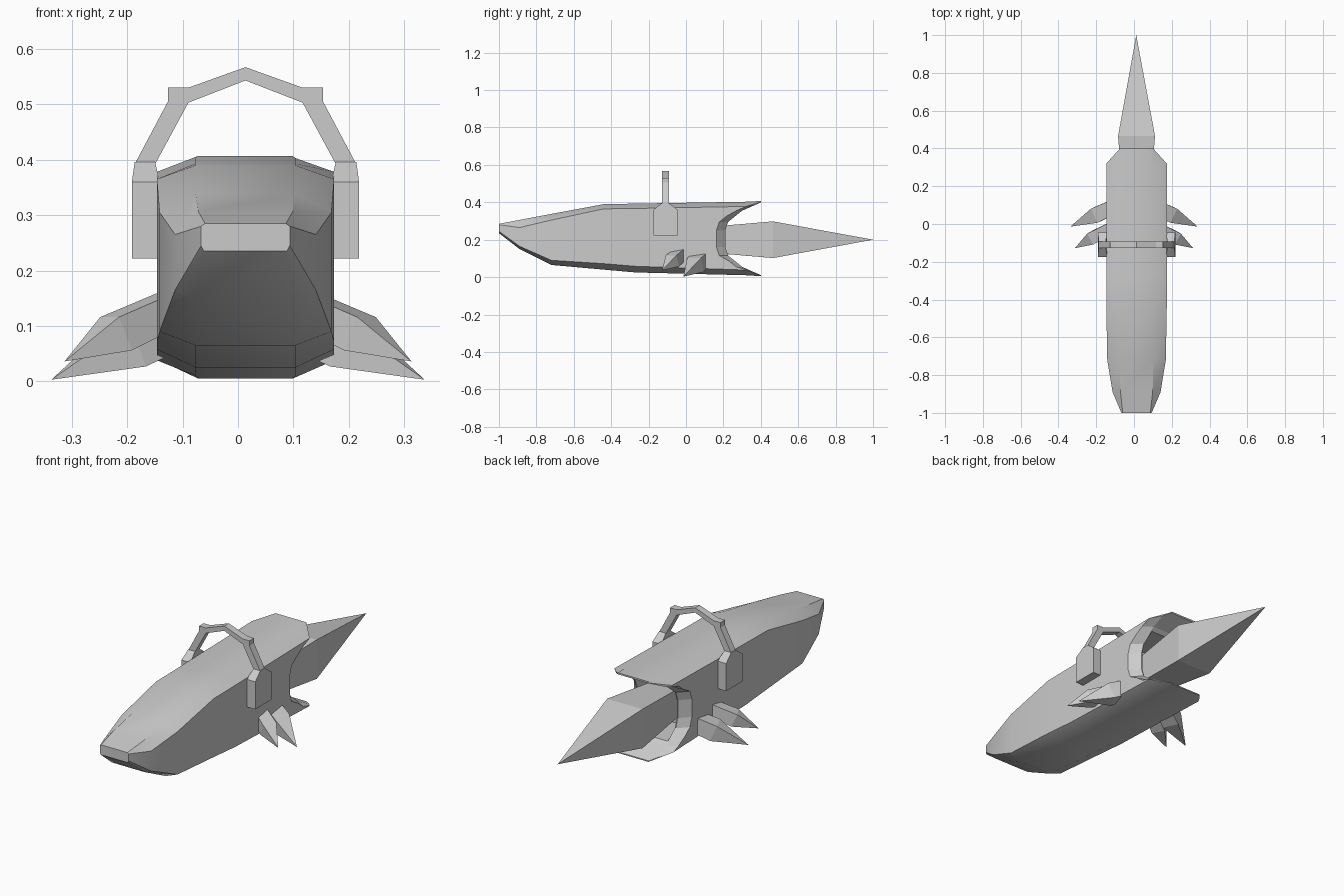
import bpy, bmesh, math
from mathutils import Vector

if "Cube" in bpy.data.objects:
    bpy.data.objects.remove(bpy.data.objects["Cube"])

CX = 0.0135  # hull centre line


def loft(name, rings, smooth=None):
    """Skin a list of equal-length point rings; a one-point ring makes a tip."""
    bm = bmesh.new()
    vr = [[bm.verts.new(p) for p in r] for r in rings]
    for a, b in zip(vr, vr[1:]):
        n = len(a)
        for i in range(n):
            j = (i + 1) % n
            if len(b) == 1:
                bm.faces.new((a[i], a[j], b[0]))
            else:
                bm.faces.new((a[i], a[j], b[j], b[i]))
    for r in (vr[0], vr[-1]):
        if len(r) > 2:
            bm.faces.new(r)
    bmesh.ops.recalc_face_normals(bm, faces=bm.faces[:])
    me = bpy.data.meshes.new(name)
    bm.to_mesh(me)
    bm.free()
    ob = bpy.data.objects.new(name, me)
    bpy.context.collection.objects.link(ob)
    if smooth:
        bpy.ops.object.select_all(action='DESELECT')
        bpy.context.view_layer.objects.active = ob
        ob.select_set(True)
        bpy.ops.object.shade_smooth_by_angle(angle=math.radians(smooth))
    return ob


def cut(ob, cutter):
    m = ob.modifiers.new("cut", 'BOOLEAN')
    m.operation = 'DIFFERENCE'
    m.solver = 'EXACT'
    m.object = cutter
    cutter.hide_render = True
    cutter.hide_viewport = True


def thruster(name, start, ring, tip, r0, r1):
    """Four-sided flared barrel ending in a pyramid."""
    start, ring, tip = Vector(start), Vector(ring), Vector(tip)
    d = (tip - ring).normalized()
    u = d.cross(Vector((0, 0, 1))).normalized()
    v = u.cross(d)

    def square(c, r):
        return [c + u * r * a + v * r * b for a, b in ((1, 1), (-1, 1), (-1, -1), (1, -1))]
    return loft(name, [square(start, r0), square(ring, r1), [tip]])


# Hull: eight-sided sections (y, top half width, top z, side half width, upper z, lower z, bottom half width, bottom z)
sections = [
    (-1.00, .073, .285, .080, .280, .245, .075, .235),
    (-0.89, .085, .306, .127, .265, .165, .090, .150),
    (-0.72, .090, .338, .155, .305, .090, .090, .065),
    (-0.44, .090, .390, .160, .365, .072, .090, .040),
    (-0.27, .090, .393, .160, .367, .058, .090, .025),
    (0.32, .090, .403, .160, .378, .038, .090, .010),
    (0.40, .085, .407, .088, .402, .010, .085, .005),
]
rings = []
for y, wt, zt, ws, zu, zl, wb, zb in sections:
    half = [(wt, zt), (ws, zu), (ws, zl), (wb, zb)]
    pts = half + [(-x, z) for x, z in reversed(half)]
    rings.append([(CX + x, y, z) for x, z in pts])
hull = loft("hull", rings, 25)

# Rear swallow-tail cut, with its edge bevelled forward on the sides
tail_half = [(.42, .408, 0), (.30, .355, .03), (.225, .295, .045), (.21, .25, .045)]
tail = tail_half + [(y, .41 - z, s) for y, z, s in reversed(tail_half)] + [(.7, .002, 0), (.7, .408, 0)]
stations = ((-.21, 2.2), (-.115, 0), (.115, 0), (.21, 2.2))
cut(hull, loft("tail_cutter", [[(CX + x, y - s * k, z) for y, z, s in tail] for x, k in stations]))

# Engine bay recess
bay = [(-.11, .07), (.11, .07), (.11, .34), (-.11, .34)]
cut(hull, loft("bay_cutter", [[(CX + x, y, z) for x, z in bay] for y in (.10, .30)]))

# Main engine with its long pyramid exhaust
thruster("main_engine", (CX, .08, .2), (CX, .465, .2), (.012, 1.0, .2), .065, .098)

# Small steering thrusters, two per side
for side, s in (("left", -1), ("right", 1)):
    thruster("rear_thruster_" + side, (s * .10, .095, .107), (s * .197, .05, .065),
             (s * .337, -.014, .003), .038, .041)
    thruster("front_thruster_" + side, (s * .12, -.02, .132), (s * .22, -.073, .086),
             (s * .313, -.128, .036), .03, .033)

# Side mounts for the arch
for side, s in (("left", -1), ("right", 1)):
    def profile(x_low, x_top):
        pts = [(-.175, .222), (-.045, .222), (-.045, .36), (-.092, .396), (-.128, .396), (-.175, .36)]
        return [(CX + s * (x_top if z > .38 else x_low), y, z) for y, z in pts]
    loft("arch_mount_" + side, [profile(.155, .163), profile(.205, .2)])

# Overhead arch
outer = [(.2, .392), (.14, .505), (.14, .53), (.103, .53), (0, .567)]
inner = [(0, .543), (.103, .503), (.163, .392)]
arch_rings = [[(x, z) for x, z in p] for p in
              ([(.2, .392), (.163, .392)], [(.14, .505), (.103, .503)])]
outline = outer + [(-x, z) for x, z in outer[-2::-1]] + [(-x, z) for x, z in inner[::-1]] + inner[1:]
loft("overhead_arch", [[(CX + x, y, z) for x, z in outline] for y in (-.128, -.092)])
